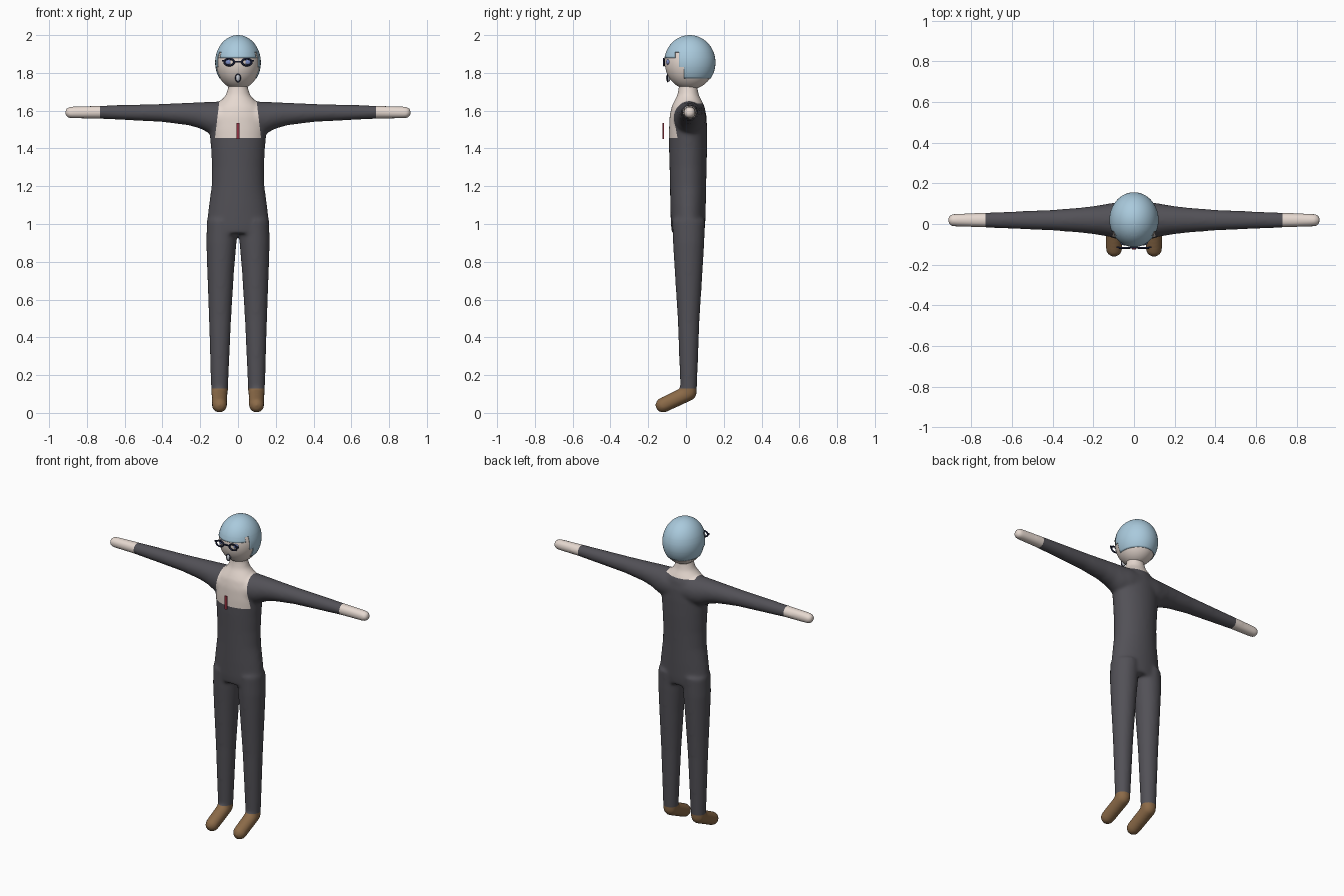
import bpy, bmesh
from math import sin, cos, pi
from mathutils import Vector, Matrix

cube = bpy.data.objects.get("Cube")
if cube:
    bpy.data.objects.remove(cube, do_unlink=True)


def material(name, rgb):
    m = bpy.data.materials.new(name)
    m.use_nodes = True
    m.diffuse_color = (*rgb, 1)
    m.node_tree.nodes["Principled BSDF"].inputs["Base Color"].default_value = (*rgb, 1)
    return m


SUIT = material("charcoal suit", (0.085, 0.082, 0.095))
SKIN = material("pale skin", (0.79, 0.69, 0.63))
SHOE = material("brown shoe", (0.26, 0.145, 0.065))
HAIR = material("light blue hair", (0.40, 0.59, 0.72))
NAVY = material("dark navy", (0.012, 0.015, 0.045))
EYE = material("blue eye", (0.20, 0.26, 0.55))
MOUTH = material("pale grey mouth", (0.55, 0.57, 0.62))
RED = material("crimson", (0.30, 0.03, 0.05))
X, Y, Z = Vector((1, 0, 0)), Vector((0, 1, 0)), Vector((0, 0, 1))


def new_object(name, bm, *mats):
    mesh = bpy.data.meshes.new(name)
    bm.to_mesh(mesh)
    bm.free()
    ob = bpy.data.objects.new(name, mesh)
    bpy.context.collection.objects.link(ob)
    for m in mats:
        mesh.materials.append(m)
    mesh.shade_smooth()
    return ob


def loft(bm, sections, u, v, n=32):
    """Closed tube through (centre, radius along u, radius along v)."""
    rings = []
    for c, ru, rv in sections:
        rings.append([bm.verts.new(Vector(c) + u * ru * cos(2 * pi * i / n) + v * rv * sin(2 * pi * i / n))
                      for i in range(n)])
    for a, b in zip(rings, rings[1:]):
        for i in range(n):
            j = (i + 1) % n
            bm.faces.new((a[i], a[j], b[j], b[i]))
    bm.faces.new(rings[0][::-1])
    bm.faces.new(rings[-1])


def ellipsoid(bm, centre, radii, seg=24, rings=16):
    mat = Matrix.Translation(centre) @ Matrix.Diagonal((*radii, 1))
    return bmesh.ops.create_uvsphere(bm, u_segments=seg, v_segments=rings, radius=1, matrix=mat)


def cut(bm, co, no):
    bmesh.ops.bisect_plane(bm, geom=bm.verts[:] + bm.edges[:] + bm.faces[:],
                           plane_co=co, plane_no=no, dist=1e-5)


# Body volumes: torso with neck, then legs, feet and arms on both sides
bm = bmesh.new()
torso = [(0.95, 0.160, 0.086), (1.0, 0.166, 0.091), (1.1, 0.154, 0.094), (1.2, 0.140, 0.096),
         (1.3, 0.138, 0.098), (1.4, 0.143, 0.101), (1.5, 0.152, 0.101), (1.57, 0.147, 0.098),
         (1.62, 0.125, 0.088), (1.65, 0.095, 0.074), (1.68, 0.066, 0.058), (1.72, 0.053, 0.05),
         (1.78, 0.05, 0.048)]
loft(bm, [((0, 0.011, z), a, b) for z, a, b in torso], X, Y)
leg = [(0.1, 0.098, 0.044, 0.043), (0.5, 0.095, 0.059, 0.058), (0.75, 0.092, 0.071, 0.074),
       (0.9, 0.088, 0.080, 0.083), (1.02, 0.082, 0.083, 0.087)]
arm = [(0, 1.56, 0.09, 0.09), (0.1, 1.56, 0.086, 0.088), (0.15, 1.563, 0.077, 0.084),
       (0.2, 1.575, 0.069, 0.07), (0.26, 1.582, 0.062, 0.06), (0.4, 1.588, 0.051, 0.048),
       (0.73, 1.592, 0.037, 0.035), (0.89, 1.59, 0.032, 0.032)]
for s in (-1, 1):
    loft(bm, [((s * x, 0.014, z), a, b) for z, x, a, b in leg], X, Y)
    loft(bm, [((s * x, 0.019, z), a, b) for x, z, a, b in arm], Y * s, Z)
    ellipsoid(bm, (s * 0.886, 0.019, 1.59), (0.032,) * 3)
    heel, toe = Vector((s * 0.098, 0.013, 0.105)), Vector((s * 0.098, -0.122, 0.041))
    across = X.cross(toe - heel).normalized()
    loft(bm, [(heel, 0.043, 0.042), (toe, 0.041, 0.041)], X, across)
    ellipsoid(bm, heel, (0.043,) * 3)
    ellipsoid(bm, toe, (0.041,) * 3)
bmesh.ops.recalc_face_normals(bm, faces=bm.faces[:])
blank = new_object("body_blank", bm)

# Fuse and soften the volumes into one skin
fuse = blank.modifiers.new("fuse", 'REMESH')
fuse.mode, fuse.voxel_size = 'VOXEL', 0.009
soft = blank.modifiers.new("soften", 'SMOOTH')
soft.factor, soft.iterations = 0.5, 12
fused = bpy.data.meshes.new_from_object(blank.evaluated_get(bpy.context.evaluated_depsgraph_get()))
bpy.data.objects.remove(blank, do_unlink=True)
bm = bmesh.new()
bm.from_mesh(fused)
bpy.data.meshes.remove(fused)

# Cut clean garment edges, then colour by region
for z in (0.13, 1.455, 1.638):
    cut(bm, (0, 0, z), Z)
for s in (-1, 1):
    cut(bm, (s * 0.73, 0, 0), X)
    cut(bm, (s * 0.1, 0, 1.64), (s, 0, 0.12))
for f in bm.faces:
    c = f.calc_center_median()
    ax = abs(c.x)
    neckline = ax < 0.1 + 0.12 * (1.64 - c.z) and (c.z > 1.638 or (c.z > 1.455 and c.y < 0))
    f.material_index = 2 if c.z < 0.13 else 1 if ax > 0.73 or neckline else 0
    f.smooth = True
new_object("body", bm, SUIT, SKIN, SHOE)

# Head
bm = bmesh.new()
ellipsoid(bm, (0, 0.02, 1.855), (0.117, 0.132, 0.143), 48, 32)
new_object("head", bm, SKIN)

# Hair cap with an opening for the face and a notch at each temple
bm = bmesh.new()
ellipsoid(bm, (0, 0.02, 1.855), (0.121, 0.136, 0.145), 64, 40)
for z in (1.77, 1.83, 1.88, 1.91):
    cut(bm, (0, 0, z), Z)
for y in (-0.058, -0.037, -0.01):
    cut(bm, (0, y, 0), Y)


def bare(c):
    return (c.z < 1.77 or (c.y < -0.037 and c.z < 1.88) or (c.y < -0.01 and c.z < 1.83)
            or (-0.058 < c.y < -0.037 and c.z < 1.91))


bmesh.ops.delete(bm, geom=[f for f in bm.faces if bare(f.calc_center_median())], context='FACES')
hair = new_object("hair", bm, HAIR)
hair.modifiers.new("thickness", 'SOLIDIFY').thickness = 0.004


def ring(name, centre, rx, rz, thick, mat):
    """Oval ring facing forward."""
    bm = bmesh.new()
    n, m = 32, 8
    grid = []
    for i in range(n):
        a = 2 * pi * i / n
        out = Vector((cos(a), 0, sin(a)))
        mid = Vector(centre) + Vector((rx * cos(a), 0, rz * sin(a)))
        grid.append([bm.verts.new(mid + thick * (out * cos(2 * pi * k / m) + Y * sin(2 * pi * k / m)))
                     for k in range(m)])
    for i in range(n):
        for k in range(m):
            a, b, l = grid[i], grid[(i + 1) % n], (k + 1) % m
            bm.faces.new((a[k], b[k], b[l], a[l]))
    bmesh.ops.recalc_face_normals(bm, faces=bm.faces[:])
    return new_object(name, bm, mat)


def box(name, centre, size, mat):
    bm = bmesh.new()
    bmesh.ops.create_cube(bm, size=1, matrix=Matrix.Translation(centre) @ Matrix.Diagonal((*size, 1)))
    ob = new_object(name, bm, mat)
    ob.data.shade_flat()
    return ob


# Eyes and glasses
for s, side in ((-1, "right"), (1, "left")):
    bm = bmesh.new()
    ellipsoid(bm, (s * 0.047, -0.093, 1.857), (0.021, 0.012, 0.016))
    new_object(side + "_eye", bm, EYE)
    ring(side + "_glasses_rim", (s * 0.047, -0.117, 1.857), 0.026, 0.018, 0.005, NAVY)
    box(side + "_glasses_hinge", (s * 0.078, -0.114, 1.864), (0.014, 0.008, 0.008), NAVY)
box("glasses_bridge", (0, -0.117, 1.859), (0.044, 0.007, 0.007), NAVY)

# Open mouth
bm = bmesh.new()
ellipsoid(bm, (0, -0.094, 1.773), (0.013, 0.012, 0.02))
new_object("mouth", bm, MOUTH)
ring("mouth_outline", (0, -0.099, 1.773), 0.013, 0.021, 0.0025, NAVY)

# Pendant hanging in front of the chest
box("chest_pendant", (0, -0.121, 1.492), (0.018, 0.008, 0.085), RED)
